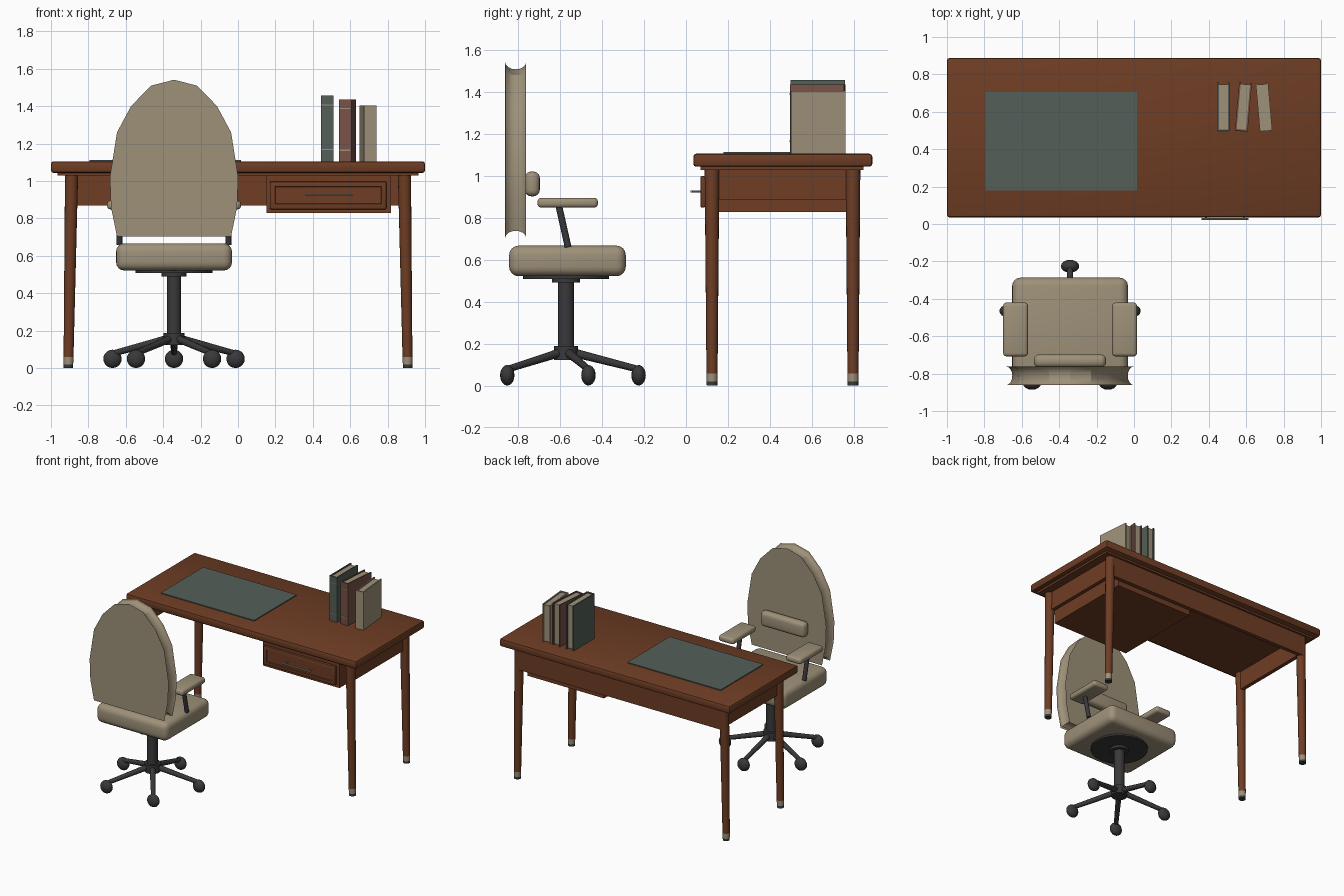
import bpy, bmesh, math
from mathutils import Vector, Matrix

if "Cube" in bpy.data.objects:
    bpy.data.objects.remove(bpy.data.objects["Cube"])


def mat(name, rgb):
    m = bpy.data.materials.new(name)
    lin = [((c / 255 + 0.055) / 1.055) ** 2.4 for c in rgb]
    m.diffuse_color = (*lin, 1)
    m.use_nodes = True
    m.node_tree.nodes["Principled BSDF"].inputs["Base Color"].default_value = m.diffuse_color
    return m


WOOD = mat("brown wood", (110, 61, 36))
BEIGE = mat("beige fabric", (158, 145, 121))
DARK = mat("dark metal", (57, 57, 59))
GREEN = mat("grey green", (83, 95, 87))
RED = mat("red brown", (120, 82, 71))


def finish(name, bm, material, angle=35):
    bmesh.ops.recalc_face_normals(bm, faces=bm.faces)
    me = bpy.data.meshes.new(name)
    bm.to_mesh(me)
    bm.free()
    me.materials.append(material)
    me.shade_smooth()
    me.set_sharp_from_angle(angle=math.radians(angle))
    ob = bpy.data.objects.new(name, me)
    bpy.context.collection.objects.link(ob)
    return ob


def box(name, lo, hi, material, bevel=0, seg=2, panel=None):
    """Box between two corners; panel = (margin, depth) insets the -y face."""
    lo, hi = Vector(lo), Vector(hi)
    bm = bmesh.new()
    bmesh.ops.create_cube(bm, size=1)
    for v in bm.verts:
        v.co = (lo + hi) / 2 + v.co * (hi - lo)
    if bevel:
        bmesh.ops.bevel(bm, geom=bm.edges[:], offset=bevel, segments=seg,
                        profile=0.5, affect='EDGES')
    if panel:
        bm.normal_update()
        front = min(bm.faces, key=lambda f: f.calc_center_median().y)
        bmesh.ops.inset_region(bm, faces=[front], thickness=panel[0])
        bmesh.ops.inset_region(bm, faces=[front], thickness=0.004, depth=-panel[1])
    return finish(name, bm, material)


def rod(name, a, b, r1, r2, material, sides=16):
    """Cylinder or cone from point a to point b."""
    a, b = Vector(a), Vector(b)
    bm = bmesh.new()
    turn = (b - a).to_track_quat('Z', 'Y').to_matrix().to_4x4()
    bmesh.ops.create_cone(bm, cap_ends=True, segments=sides, radius1=r1, radius2=r2,
                          depth=(b - a).length,
                          matrix=Matrix.Translation((a + b) / 2) @ turn)
    return finish(name, bm, material)


# --- desk top, moulding and aprons
box("desk_top", (-1, 0.035, 1.043), (1, 0.888, 1.105), WOOD, 0.014)
box("top_moulding", (-0.965, 0.07, 1.028), (0.965, 0.845, 1.045), WOOD)
box("back_apron", (-0.885, 0.80, 0.87), (0.885, 0.83, 1.03), WOOD)
for side, s in (("left", -1), ("right", 1)):
    xs = sorted((s * 0.87, s * 0.9))
    box(side + "_apron", (xs[0], 0.13, 0.885), (xs[1], 0.80, 1.03), WOOD)

# --- tapered legs with a pale collar and dark foot
for sx, side in ((-1, "left"), (1, "right")):
    for y, row in ((0.124, "front"), (0.796, "back")):
        def at(z):
            return (sx * (0.907 - 0.017 * z / 1.03), y, z)
        n = f"{row}_{side}_leg"
        rod(n, at(0.058), at(1.03), 0.0265, 0.035, WOOD)
        rod(n + "_collar", at(0.018), at(0.058), 0.0255, 0.0265, BEIGE)
        rod(n + "_foot", at(0), at(0.018), 0.025, 0.0255, DARK)

# --- drawer with panelled front and bar handle
box("drawer_box", (0.152, 0.09, 0.828), (0.818, 0.80, 1.03), WOOD)
box("drawer_front", (0.17, 0.068, 0.848), (0.794, 0.092, 0.998), WOOD, 0.008,
    panel=(0.028, 0.006))
rod("drawer_handle", (0.36, 0.026, 0.925), (0.612, 0.026, 0.925), 0.006, 0.006, BEIGE, 10)
for x in (0.385, 0.587):
    rod("handle_post", (x, 0.026, 0.925), (x, 0.076, 0.925), 0.005, 0.005, BEIGE, 8)

# --- desk mat
box("desk_mat", (-0.795, 0.178, 1.104), (0.016, 0.705, 1.112), GREEN)


# --- books: spine facing front, two covers and a page block
def book(name, x, w, h, yaw, cover, band):
    z, d, t = 1.105, 0.13, 0.009
    parts = [
        box(name + "_spine", (-w/2, -d, z), (w/2, -d + t, z + h), cover),
        box(name + "_left_cover", (-w/2, -d + t, z), (-w/2 + t, d, z + h), cover),
        box(name + "_right_cover", (w/2 - t, -d + t, z), (w/2, d, z + h), cover),
        box(name + "_pages", (-w/2 + t, -d + t, z + 0.006), (w/2 - t, d - 0.01, z + h - 0.008), BEIGE)]
    if band:
        for f in (0.17, 0.85):
            parts.append(box(name + "_band", (-w/2 + 0.002, -d - 0.002, z + h * f),
                             (w/2 - 0.002, -d + 0.002, z + h * f + 0.006), BEIGE))
    for p in parts:
        p.data.transform(Matrix.Translation((x, 0.627, 0)) @ Matrix.Rotation(math.radians(yaw), 4, 'Z'))


book("green_book", 0.478, 0.066, 0.352, 0, GREEN, True)
book("red_book", 0.585, 0.068, 0.33, -5, RED, True)
book("beige_book", 0.695, 0.066, 0.298, 5, BEIGE, False)

# --- chair seat, underplate and column
CX, CY = -0.342, -0.572
box("seat", (CX - 0.31, -0.843, 0.521), (CX + 0.31, -0.287, 0.667), BEIGE, 0.045, 4)
for name, z0, z1, r in (("seat_plate", 0.508, 0.524, 0.205), ("column_flange", 0.49, 0.51, 0.067),
                        ("column", 0.15, 0.5, 0.038), ("base_hub", 0.122, 0.188, 0.057)):
    rod(name, (CX, CY, z0), (CX, CY, z1), r, r, DARK, 24)

# --- five spokes with caster balls
for i in range(5):
    a = math.radians(90 + 72 * i)
    c, s = math.cos(a), math.sin(a)
    rod("base_spoke", (CX + 0.03 * c, CY + 0.03 * s, 0.158),
        (CX + 0.335 * c, CY + 0.335 * s, 0.08), 0.021, 0.016, DARK, 12)
    bm = bmesh.new()
    bmesh.ops.create_uvsphere(bm, u_segments=16, v_segments=10, radius=0.049)
    for v in bm.verts:
        v.co = Vector((CX + 0.346 * c, CY + 0.346 * s, 0.049)) + v.co * Vector((1, 0.7, 1))
    finish("caster", bm, DARK, 60)

# --- arched back rest with a concave groove round its rim
half = [(0.123, 1.51), (0.23, 1.40), (0.305, 1.26), (0.343, 1.02), (0.337, 0.86), (0.305, 0.704)]
outline = [(0, 1.541)] + half + [(-x, z) for x, z in reversed(half)]
bm = bmesh.new()
rings = []
N = 8
for k in range(N + 1):
    q = math.sin(math.pi * k / N)
    y = -0.862 + 0.1 * (1 - math.cos(math.pi * k / N)) / 2
    rings.append([bm.verts.new((CX + x * (1 - 0.1 * q), y, 1.122 + (z - 1.122) * (1 - 0.08 * q)))
                  for x, z in outline])
for r0, r1 in zip(rings, rings[1:]):
    for i in range(len(outline)):
        j = (i + 1) % len(outline)
        bm.faces.new((r0[i], r0[j], r1[j], r1[i]))
bm.faces.new(rings[0])
bm.faces.new(rings[-1])
finish("back_rest", bm, BEIGE, 24)
box("lumbar_pad", (CX - 0.193, -0.768, 0.902), (CX + 0.193, -0.697, 1.02), BEIGE, 0.03, 4)

# --- arm rests on leaning posts
for s, side in ((-1, "left"), (1, "right")):
    x0, x1 = sorted((CX + s * 0.225, CX + s * 0.358))
    box(side + "_arm_rest", (x0, -0.708, 0.848), (x1, -0.42, 0.895), BEIGE, 0.018, 3)
    px = CX + s * 0.292
    rod(side + "_arm_post", (px, -0.562, 0.66), (px, -0.607, 0.86), 0.016, 0.016, DARK, 12)
